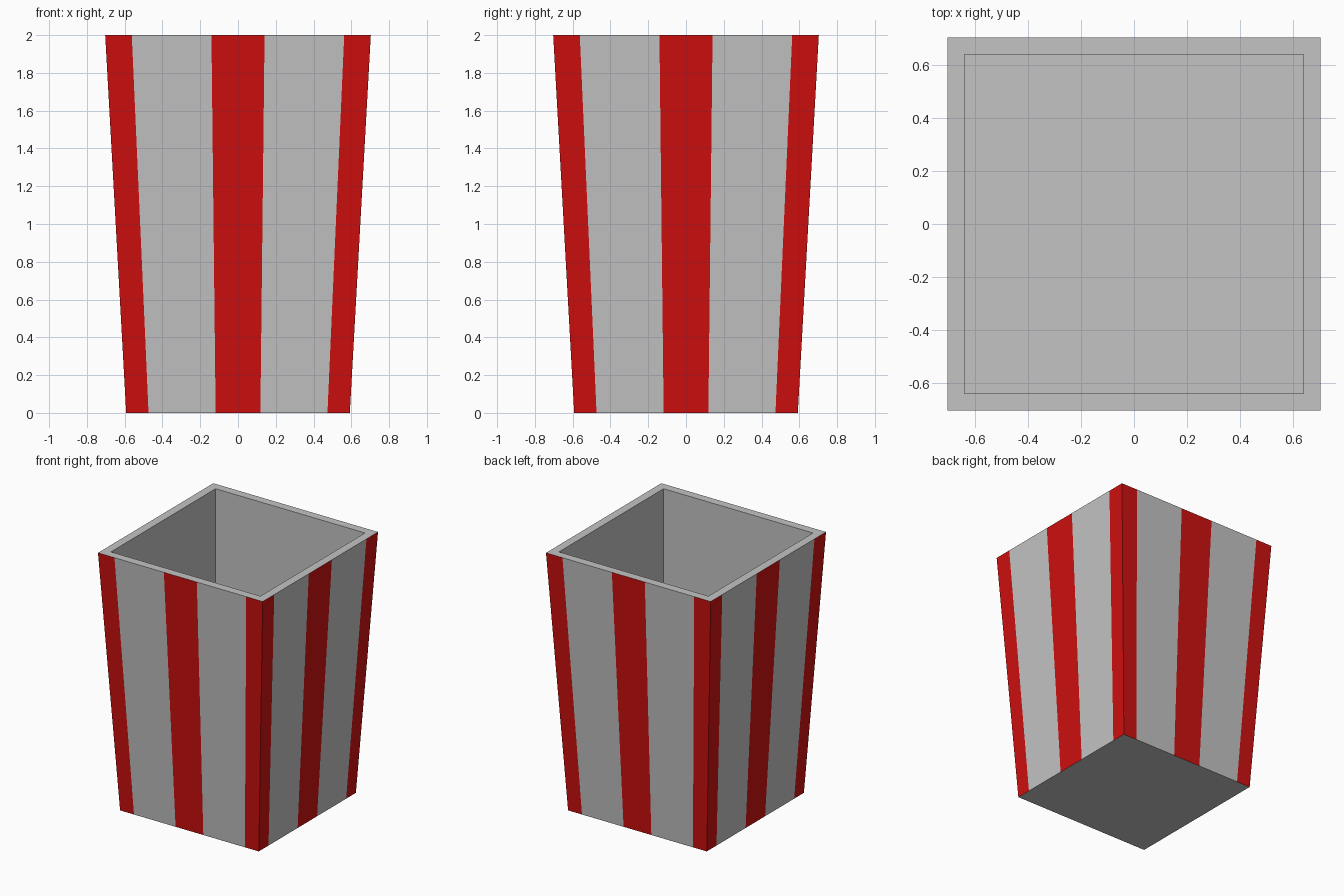
import bpy, bmesh
from mathutils import Matrix, Vector

cube = bpy.data.objects.get("Cube")
if cube:
    bpy.data.objects.remove(cube, do_unlink=True)


def make_material(name, rgb):
    mat = bpy.data.materials.new(name)
    mat.use_nodes = True
    color = (*rgb, 1.0)
    mat.diffuse_color = color
    mat.node_tree.nodes["Principled BSDF"].inputs["Base Color"].default_value = color
    return mat


GREY, RED = 0, 1
materials = [make_material("light_grey", (0.55, 0.55, 0.55)),
             make_material("stripe_red", (0.62, 0.005, 0.005))]

HEIGHT = 2.0
BASE, TOP = 0.592, 0.703        # outer half widths
INNER, FLOOR = 0.638, 1.0       # straight recess: half width and floor height
STRIPES = [-1, -0.8, -0.2, 0.2, 0.8, 1]   # stripe borders across one side

bm = bmesh.new()


def add_face(points, index):
    face = bm.faces.new([bm.verts.new(p) for p in points])
    face.material_index = index


def square(half, z):
    return [Vector((x * half, y * half, z))
            for x, y in ((-1, -1), (1, -1), (1, 1), (-1, 1))]


for turn in range(4):
    rot = Matrix.Rotation(turn * 1.5707963, 3, "Z")

    # Tapered outer side, alternating red and grey
    for i, (a, b) in enumerate(zip(STRIPES, STRIPES[1:])):
        quad = [Vector((a * BASE, -BASE, 0)), Vector((b * BASE, -BASE, 0)),
                Vector((b * TOP, -TOP, HEIGHT)), Vector((a * TOP, -TOP, HEIGHT))]
        add_face([rot @ p for p in quad], GREY if i % 2 else RED)

    # Rim and inner wall
    outer, inner, low = square(TOP, HEIGHT), square(INNER, HEIGHT), square(INNER, FLOOR)
    add_face([rot @ p for p in (outer[0], outer[1], inner[1], inner[0])], GREY)
    add_face([rot @ p for p in (inner[0], inner[1], low[1], low[0])], GREY)

# Inner floor and underside
add_face(square(INNER, FLOOR), GREY)
add_face(square(BASE, 0)[::-1], GREY)

bmesh.ops.remove_doubles(bm, verts=bm.verts, dist=0.0005)
mesh = bpy.data.meshes.new("striped_box")
bm.to_mesh(mesh)
bm.free()
for mat in materials:
    mesh.materials.append(mat)
box = bpy.data.objects.new("striped_box", mesh)
bpy.context.collection.objects.link(box)
